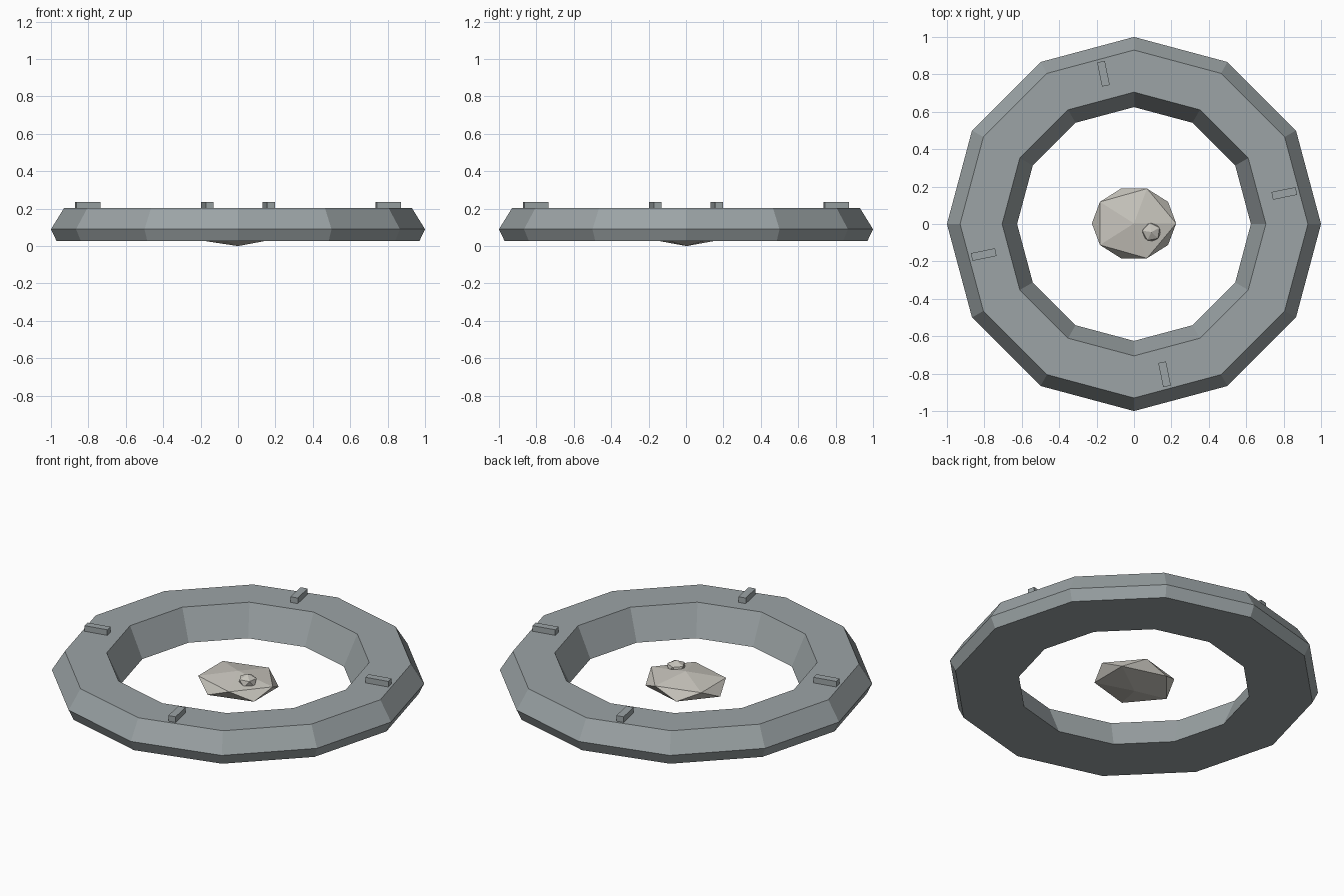
import bpy, bmesh, math
from mathutils import Matrix

if "Cube" in bpy.data.objects:
    bpy.data.objects.remove(bpy.data.objects["Cube"])


def srgb(r, g, b):
    f = lambda c: c / 12.92 if c <= 0.04045 else ((c + 0.055) / 1.055) ** 2.4
    return (f(r / 255), f(g / 255), f(b / 255), 1)


def material(name, rgb):
    m = bpy.data.materials.new(name)
    m.diffuse_color = srgb(*rgb)
    m.use_nodes = True
    m.node_tree.nodes["Principled BSDF"].inputs["Base Color"].default_value = m.diffuse_color
    return m


STONE = material("blue grey stone", (156, 164, 166))
PALE = material("pale warm stone", (200, 197, 189))


def add_object(name, bm, mat):
    bmesh.ops.recalc_face_normals(bm, faces=bm.faces)
    me = bpy.data.meshes.new(name)
    bm.to_mesh(me)
    bm.free()
    me.materials.append(mat)
    ob = bpy.data.objects.new(name, me)
    bpy.context.collection.objects.link(ob)
    return ob


# Twelve-sided ring: closed (radius, z) profile swept round the centre
SIDES = 12
PROFILE = [(0.625, 0.027), (0.97, 0.027), (1.0, 0.09), (0.93, 0.203), (0.705, 0.203)]
bm = bmesh.new()
loops = []
for i in range(SIDES):
    a = 2 * math.pi * i / SIDES
    loops.append([bm.verts.new((r * math.cos(a), r * math.sin(a), z)) for r, z in PROFILE])
for i in range(SIDES):
    p, q = loops[i], loops[(i + 1) % SIDES]
    for j in range(len(PROFILE)):
        k = (j + 1) % len(PROFILE)
        bm.faces.new((p[j], q[j], q[k], p[k]))
add_object("stone_ring", bm, STONE)

# Four small radial blocks on the ring
for i in range(4):
    bm = bmesh.new()
    bmesh.ops.create_cube(bm, size=1, matrix=Matrix.Diagonal((0.132, 0.042, 0.06, 1)))
    ob = add_object("ring_block_%d" % (i + 1), bm, STONE)
    a = math.radians(11.5 + 90 * i)
    ob.location = (0.82 * math.cos(a), 0.82 * math.sin(a), 0.206)
    ob.rotation_euler.z = a


# Flattened rocks in the middle
def rock(name, loc, scale, turn):
    bm = bmesh.new()
    bmesh.ops.create_icosphere(bm, subdivisions=1, radius=1,
                               matrix=Matrix.Diagonal((*scale, 1)))
    ob = add_object(name, bm, PALE)
    ob.location = loc
    ob.rotation_euler.z = turn


rock("centre_rock", (0, 0.003, 0.062), (0.252, 0.219, 0.062), 0)
rock("small_pebble", (0.093, -0.043, 0.107), (0.055, 0.055, 0.04), math.radians(28))
